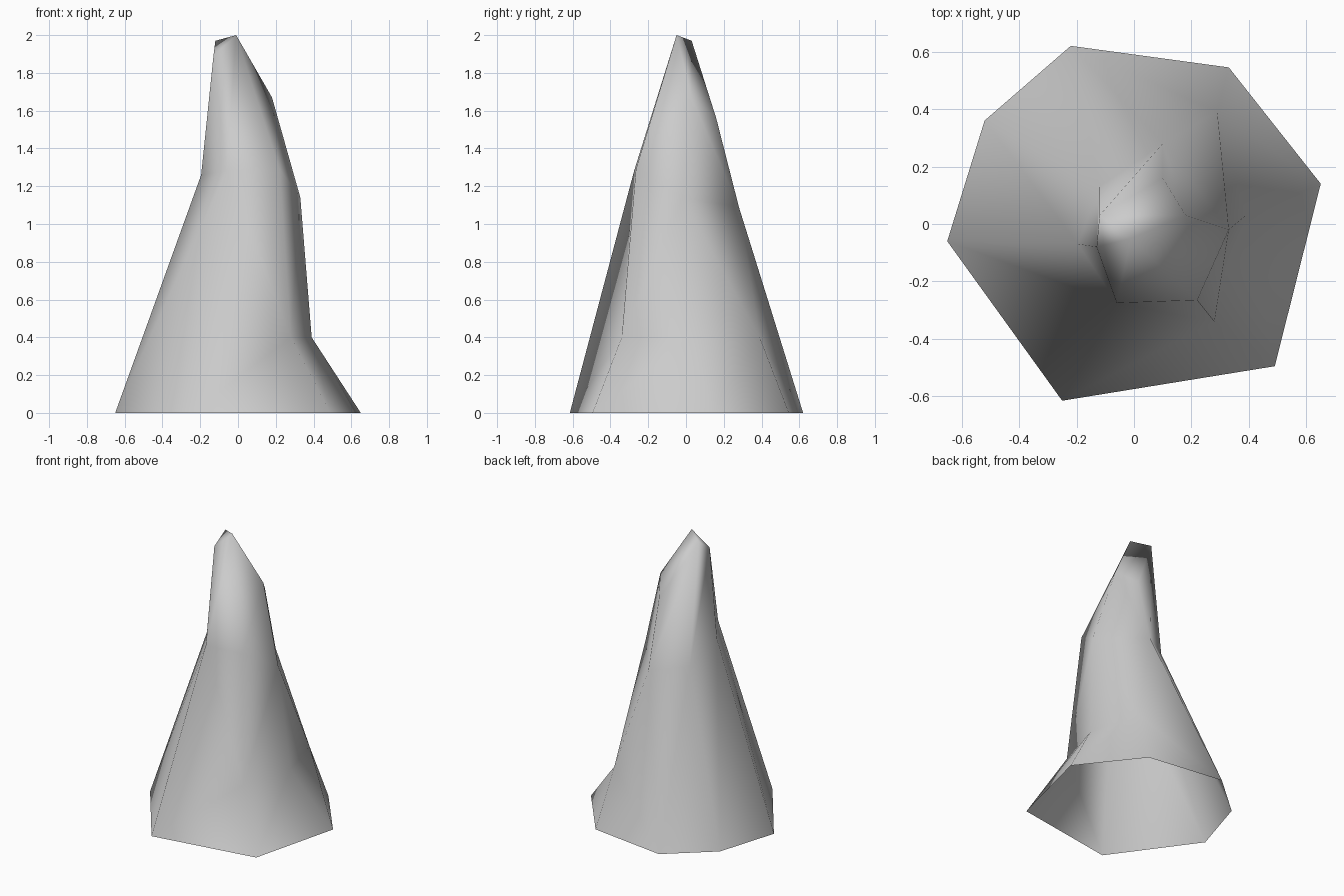
import bpy, bmesh

if "Cube" in bpy.data.objects:
    bpy.data.objects.remove(bpy.data.objects["Cube"])

# Corner points of the spike: base, knees, shoulders and tip
points = {
    # base outline
    "a": (0.65, 0.14, 0), "b": (0.33, 0.545, 0), "c": (-0.22, 0.62, 0),
    "d": (-0.52, 0.36, 0), "e": (-0.65, -0.06, 0), "f": (-0.25, -0.615, 0),
    "g": (0.49, -0.495, 0),
    # knees on the right side
    "P": (0.28, -0.34, 0.4), "Q": (0.39, 0.03, 0.4), "N": (0.29, 0.39, 0.4),
    # shoulders
    "R": (0.33, -0.02, 1.14), "B": (0.10, 0.28, 1.09), "L": (-0.12, 0.13, 1.12),
    "M": (-0.195, -0.07, 1.26), "F": (-0.06, -0.275, 1.28), "G": (0.22, -0.265, 1.29),
    # tip
    "V": (0.18, 0.03, 1.67), "W": (0.10, 0.16, 1.56), "T": (-0.12, 0.03, 1.97),
    "S": (-0.13, -0.08, 1.89), "A": (-0.01, -0.05, 2.0),
}

# Facets, panel by panel around the spike, then the tip
facets = (
    "abN aNQ QNR "
    "bcN cBN NBR RBV VBW "
    "cdL cLB BLT BTW "
    "deM dML LMS LST "
    "efF eFM MFS "
    "fgP fPF PGF FGA FAS "
    "gaQ gQP PQR PRG GRV GVA "
    "AVT VWT ATS"
).split()

bm = bmesh.new()
verts = {k: bm.verts.new(p) for k, p in points.items()}
for names in facets:
    bm.faces.new([verts[k] for k in names]).smooth = True
bmesh.ops.recalc_face_normals(bm, faces=bm.faces)

mesh = bpy.data.meshes.new("rock_spike")
bm.to_mesh(mesh)
bm.free()
mat = bpy.data.materials.new("light grey stone")
mat.diffuse_color = (0.6, 0.6, 0.6, 1)
mat.use_nodes = True
mat.node_tree.nodes["Principled BSDF"].inputs["Base Color"].default_value = mat.diffuse_color
mesh.materials.append(mat)
obj = bpy.data.objects.new("rock_spike", mesh)
bpy.context.collection.objects.link(obj)
